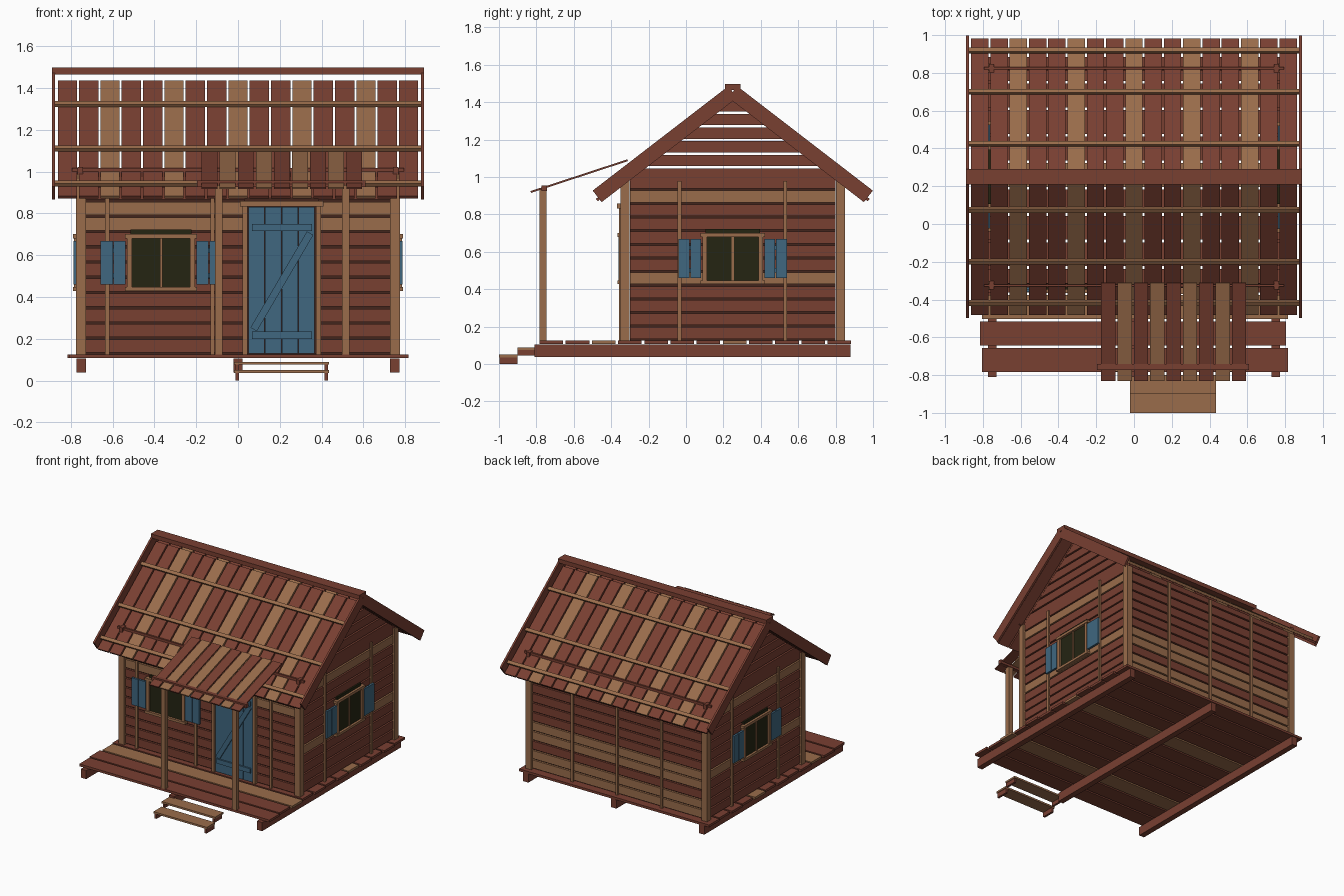
import bpy, bmesh, math
from mathutils import Matrix, Vector

if "Cube" in bpy.data.objects:
    bpy.data.objects.remove(bpy.data.objects["Cube"])

def material(name, col):
    m = bpy.data.materials.new(name)
    m.diffuse_color = (*col, 1)
    m.use_nodes = True
    m.node_tree.nodes["Principled BSDF"].inputs["Base Color"].default_value = m.diffuse_color
    return m

RED = material("red_brown_wood", (0.19, 0.050, 0.031))
TAN = material("tan_wood", (0.32, 0.150, 0.070))
BLUE = material("blue_paint", (0.050, 0.135, 0.215))
GLASS = material("dark_glass", (0.018, 0.018, 0.006))
DARK = material("dark_lining", (0.055, 0.018, 0.012))
I4 = Matrix.Identity(4)

def make(name, mat, mats, place=I4):
    """One object made of unit cubes, each with its own matrix."""
    if not mats:
        return
    bm = bmesh.new()
    for m in mats:
        bmesh.ops.create_cube(bm, size=1, matrix=place @ m)
    me = bpy.data.meshes.new(name)
    bm.to_mesh(me)
    bm.free()
    me.materials.append(mat)
    bpy.context.collection.objects.link(bpy.data.objects.new(name, me))

def box(x0, x1, y0, y1, z0, z1):
    return (Matrix.Translation(((x0 + x1) / 2, (y0 + y1) / 2, (z0 + z1) / 2))
            @ Matrix.Diagonal((x1 - x0, y1 - y0, z1 - z0, 1)))

def slope(x, w, ya, za, yb, zb, t):
    """Board running in the y-z plane from a to b."""
    d = Vector((0, yb - ya, zb - za))
    return (Matrix.Translation((x, (ya + yb) / 2, (za + zb) / 2))
            @ Matrix.Rotation(math.atan2(d.z, d.y), 4, 'X')
            @ Matrix.Diagonal((w, d.length, t, 1)))

def place(x, y, deg):
    return Matrix.Translation((x, y, 0)) @ Matrix.Rotation(math.radians(deg), 4, 'Z')

FRONT, BACK = place(0, -0.325, 0), place(0, 0.825, 180)
RIGHT, LEFT = place(0.75, 0.25, 90), place(-0.75, 0.25, -90)

# Skids and floor planks
make("floor_skids", RED, [box(x - .022, x + .022, -.81, .88, .038, .105) for x in (-.75, 0, .75)])
floor = {RED: [], TAN: []}
for i in range(12):
    y, s = -.72 + i * .14, .005 * (-1) ** i
    floor[TAN if i in (2, 7) else RED].append(box(-.81 + s, .81 + s, y - .063, y + .063, .107, .125))
make("floor_planks_red", RED, floor[RED])
make("floor_planks_tan", TAN, floor[TAN])

# Steps
make("step_treads", TAN, [box(-.02, .435, -1, -.9, .036, .05), box(-.02, .435, -.9, -.8, .076, .09)])
make("step_brackets", RED, [b for x in (-.003, .422) for b in
     (box(x - .008, x + .008, -.998, -.9, 0, .036), box(x - .008, x + .008, -.9, -.81, .045, .076))])

# Corner posts and top plates
make("corner_posts", TAN, [box(x - .024, x + .024, y - .024, y + .024, .125, .985)
     for x in (-.75, .75) for y in (-.325, .825)])
make("top_plates", RED, [box(-.795, .795, y - .006, y + .006, .985, 1.018) for y in (-.325, .825)]
     + [box(x - .013, x + .013, y - .022, y + .022, .985, 1.022) for x in (-.755, .755) for y in (-.325, .825)])

# Walls: spaced boards, dark lining behind, vertical battens
def wall(name, m, hw, tan_rows, battens):
    rows = {RED: [], TAN: []}
    for k in range(12):
        z = .135 + k * .073
        rows[TAN if k in tan_rows else RED].append(box(-hw, hw, -.01, .01, z, min(z + .062, .985)))
    make(name + "_boards_red", RED, rows[RED], m)
    make(name + "_boards_tan", TAN, rows[TAN], m)
    make(name + "_lining", DARK, [box(-hw, hw, .006, .012, .125, .975)], m)
    make(name + "_battens", TAN, [box(x - .01, x + .01, -.022, -.008, .125, .98) for x in battens], m)

wall("front_wall", FRONT, .73, (8, 9), (-.625, -.122, .52))
wall("back_wall", BACK, .73, (0, 1, 3, 4), (-.38, 0, .38))
wall("right_wall", RIGHT, .55, (4, 10), (-.285, .28))
wall("left_wall", LEFT, .55, (4, 10), (-.285, .28))

# Gable boards, ends cut to the roof slope
for name, m in (("right_gable", RIGHT), ("left_gable", LEFT)):
    bm = bmesh.new()
    for k in range(6):
        z0 = .985 + k * .073
        z1 = z0 + .061
        a, b = (1.425 - z0) / .77, max((1.425 - z1) / .77, .005)
        f = bm.faces.new([bm.verts.new(m @ Vector((x, -.01, z)))
                          for x, z in ((-a, z0), (a, z0), (b, z1), (-b, z1))])
        ext = bmesh.ops.extrude_face_region(bm, geom=[f], use_keep_orig=True)
        bmesh.ops.translate(bm, verts=[v for v in ext['geom'] if isinstance(v, bmesh.types.BMVert)],
                            vec=m.to_3x3() @ Vector((0, .02, 0)))
    bmesh.ops.recalc_face_normals(bm, faces=bm.faces)
    me = bpy.data.meshes.new(name)
    bm.to_mesh(me)
    bm.free()
    me.materials.append(RED)
    bpy.context.collection.objects.link(bpy.data.objects.new(name, me))

# Windows with slatted shutters
def window(name, m):
    make(name + "_glass", GLASS, [box(-.145, .145, -.022, .005, .44, .722)], m)
    make(name + "_frame", TAN, [box(-.172, .172, -.04, -.008, .68, .70),
                                box(-.172, .172, -.04, -.008, .428, .447),
                                box(-.163, -.138, -.035, -.008, .447, .68),
                                box(.138, .163, -.035, -.008, .447, .68),
                                box(-.006, .006, -.03, -.008, .447, .68)], m)
    make(name + "_shutters", BLUE, [box(x - .029, x + .029, -.036, -.02, .46, .668)
                                    for x in (-.26, -.198, .198, .26)], m)
    make(name + "_shutter_backs", BLUE, [box(s * .23 - .05, s * .23 + .05, -.022, -.012, z, z + .025)
                                         for s in (-1, 1) for z in (.49, .61)], m)

window("front_window", place(-.368, -.325, 0))
window("right_window", RIGHT)
window("left_window", LEFT)

# Door with Z brace
make("door_planks", BLUE, [box(.05 + i * .08, .127 + i * .08, -.022, -.005, .13, .83) for i in range(4)], FRONT)
dx, dz = .27, .46
brace = (Matrix.Translation((.21, -.028, .475)) @ Matrix.Rotation(-math.atan2(dz, dx), 4, 'Y')
         @ Matrix.Diagonal((math.hypot(dx, dz), .012, .035, 1)))
make("door_brace", BLUE, [box(.068, .355, -.034, -.022, .715, .75),
                          box(.068, .355, -.034, -.022, .2, .235), brace], FRONT)
make("door_backing", DARK, [box(.03, .385, -.014, 0, .13, .875)], FRONT)
make("door_frame", TAN, [box(.022, .046, -.032, -.005, .125, .835), box(.372, .396, -.032, -.005, .125, .835),
                         box(.01, .41, -.045, -.005, .832, .858)], FRONT)

# Main roof: planks, battens, bargeboards, ridge cap
planks, strips, barge = {RED: [], TAN: []}, [], []
for s in (-1, 1):
    for i in range(17):
        x = -.816 + i * .102
        planks[TAN if i % 3 == 2 else RED].append(
            slope(x, .092, .25 + s * .01, 1.43, .25 + s * .727, 1.437 - .77 * .727, .016))
    for d in (.175, .45, .668):
        z = 1.457 - .77 * d
        strips.append(slope(0, 1.75, .25 + s * (d - .01), z + .0077, .25 + s * (d + .01), z - .0077, .018))
    for x in (-.882, .882):
        barge.append(slope(x, .015, .25, 1.455, .25 + s * .725, 1.455 - .77 * .725, .078))
make("roof_planks_red", RED, planks[RED])
make("roof_planks_tan", TAN, planks[TAN])
make("roof_battens", TAN, strips)
make("bargeboards", RED, barge)
make("ridge_cap", RED, [box(-.889, .889, .208, .292, 1.465, 1.497)])

# Porch roof, beam and posts
porch = {RED: [], TAN: []}
for i in range(9):
    porch[TAN if i % 2 else RED].append(slope(-.136 + i * .0865, .076, -.83, .92, -.312, 1.09, .01))
make("porch_planks_red", RED, porch[RED])
make("porch_planks_tan", TAN, porch[TAN])
make("porch_beam", RED, [box(-.195, .61, -.772, -.742, .926, .956)])
make("porch_posts", TAN, [box(x - .018, x + .018, -.782, -.746, .125, .935) for x in (-.092, .515)])
